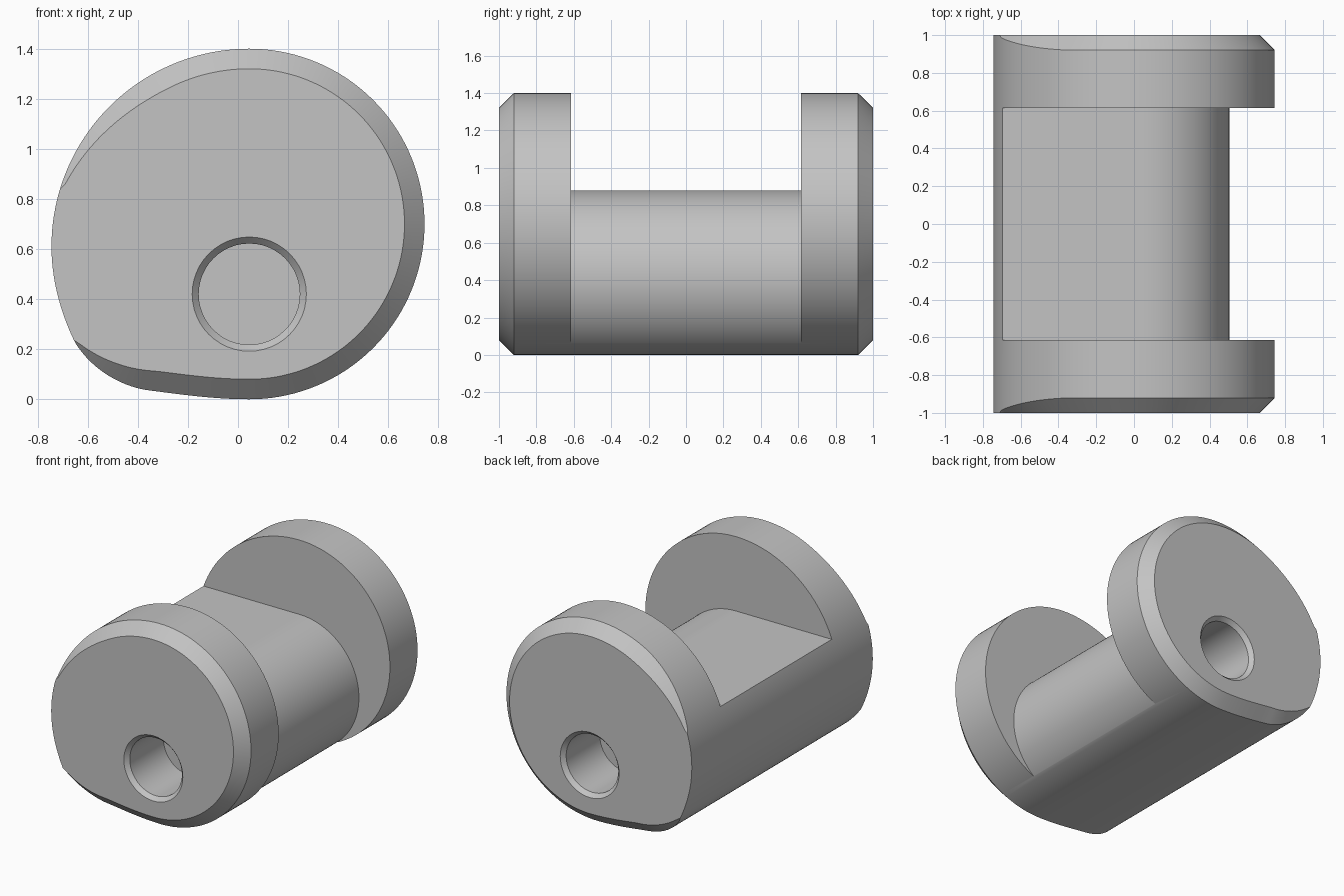
import bpy, bmesh, math

if "Cube" in bpy.data.objects:
    bpy.data.objects.remove(bpy.data.objects["Cube"])

grey = bpy.data.materials.new("plain grey")
grey.diffuse_color = (0.55, 0.55, 0.55, 1)
grey.use_nodes = True
grey.node_tree.nodes["Principled BSDF"].inputs["Base Color"].default_value = grey.diffuse_color


def loft(name, rings):
    """Solid skinned through equal-length closed rings, capped at both ends."""
    bm = bmesh.new()
    vs = [[bm.verts.new(p) for p in r] for r in rings]
    n = len(rings[0])
    for a, b in zip(vs, vs[1:]):
        for i in range(n):
            j = (i + 1) % n
            bm.faces.new((a[i], a[j], b[j], b[i]))
    bm.faces.new(vs[0][::-1])
    bm.faces.new(vs[-1])
    bmesh.ops.remove_doubles(bm, verts=bm.verts, dist=1e-5)
    bmesh.ops.recalc_face_normals(bm, faces=bm.faces)
    me = bpy.data.meshes.new(name)
    bm.to_mesh(me)
    bm.free()
    me.materials.append(grey)
    ob = bpy.data.objects.new(name, me)
    bpy.context.collection.objects.link(ob)
    return ob


def arc(cx, cz, r, a0, a1, n):
    return [(cx + r * math.cos(math.radians(a0 + (a1 - a0) * i / n)),
             cz + r * math.sin(math.radians(a0 + (a1 - a0) * i / n))) for i in range(n + 1)]


def bezier(p, n):
    out = []
    for i in range(n + 1):
        t = i / n
        w = ((1 - t) ** 3, 3 * t * (1 - t) ** 2, 3 * t * t * (1 - t), t ** 3)
        out.append(tuple(sum(w[k] * p[k][c] for k in range(4)) for c in (0, 1)))
    return out


CX, HZ = 0.045, 0.42   # common centre line, hole height

# Outer cam-shaped profile, counter-clockwise from the bottom
profile = arc(CX, 0.70, 0.70, -90, 90, 72)[:-1]
profile += arc(CX, 0.61, 0.79, 90, 180, 48)[:-1]
profile += bezier([(-0.745, 0.61), (-0.745, 0.47), (-0.705, 0.34), (-0.655, 0.235)], 14)[:-1]
profile += bezier([(-0.655, 0.235), (-0.60, 0.135), (-0.48, 0.05), (-0.35, 0.035)], 20)[:-1]
profile += bezier([(-0.35, 0.035), (-0.22, 0.018), (-0.09, 0.0), (CX, 0.0)], 12)[:-1]


def chamfer(x, z):
    """Chamfer width, fading out towards the left side."""
    u = max(0, (-0.3 - x) / (0.42 if z > 0.6 else 0.355))
    return 0.0 if u >= 1 or (x < -0.6 and 0.235 <= z <= 0.85) else 0.08 * (1 - u * u) ** 0.7


inner, widths = [], []
for i, (x, z) in enumerate(profile):
    x0, z0 = profile[i - 1]
    x1, z1 = profile[(i + 1) % len(profile)]
    length = math.hypot(x1 - x0, z1 - z0)
    d = chamfer(x, z)
    widths.append(d)
    inner.append((x - (z1 - z0) / length * d, z + (x1 - x0) / length * d))

# Body with chamfered ends
body = loft("cam_body", [
    [(x, -1, z) for x, z in inner],
    [(x, -1 + d, z) for (x, z), d in zip(profile, widths)],
    [(x, 1 - d, z) for (x, z), d in zip(profile, widths)],
    [(x, 1, z) for x, z in inner]])

# Middle cut: flat top running into a round shaft
cut = [(-1, 0.88)] + arc(CX, HZ, 0.46, 90, -90, 64)
cut += [(CX, -0.2), (1.2, -0.2), (1.2, 1.6), (-1, 1.6)]
cutters = [loft("waist_cutter", [[(x, y, z) for x, z in cut] for y in (-0.615, 0.615)])]

# Blind countersunk hole in each end
for s, side in ((-1, "front"), (1, "back")):
    cutters.append(loft(side + "_hole_cutter", [
        [(x, s * y, z) for x, z in arc(CX, HZ, r, 0, 360, 48)[:-1]]
        for y, r in ((1.03, 0.256), (0.972, 0.202), (0.6, 0.202))]))

bpy.context.view_layer.objects.active = body
for c in cutters:
    m = body.modifiers.new("cut", "BOOLEAN")
    m.operation, m.solver, m.object = "DIFFERENCE", "EXACT", c
    bpy.ops.object.modifier_apply(modifier=m.name)
for c in cutters:
    bpy.data.objects.remove(c, do_unlink=True)

bpy.ops.object.select_all(action="DESELECT")
body.select_set(True)
bpy.ops.object.shade_smooth_by_angle(angle=math.radians(25))
